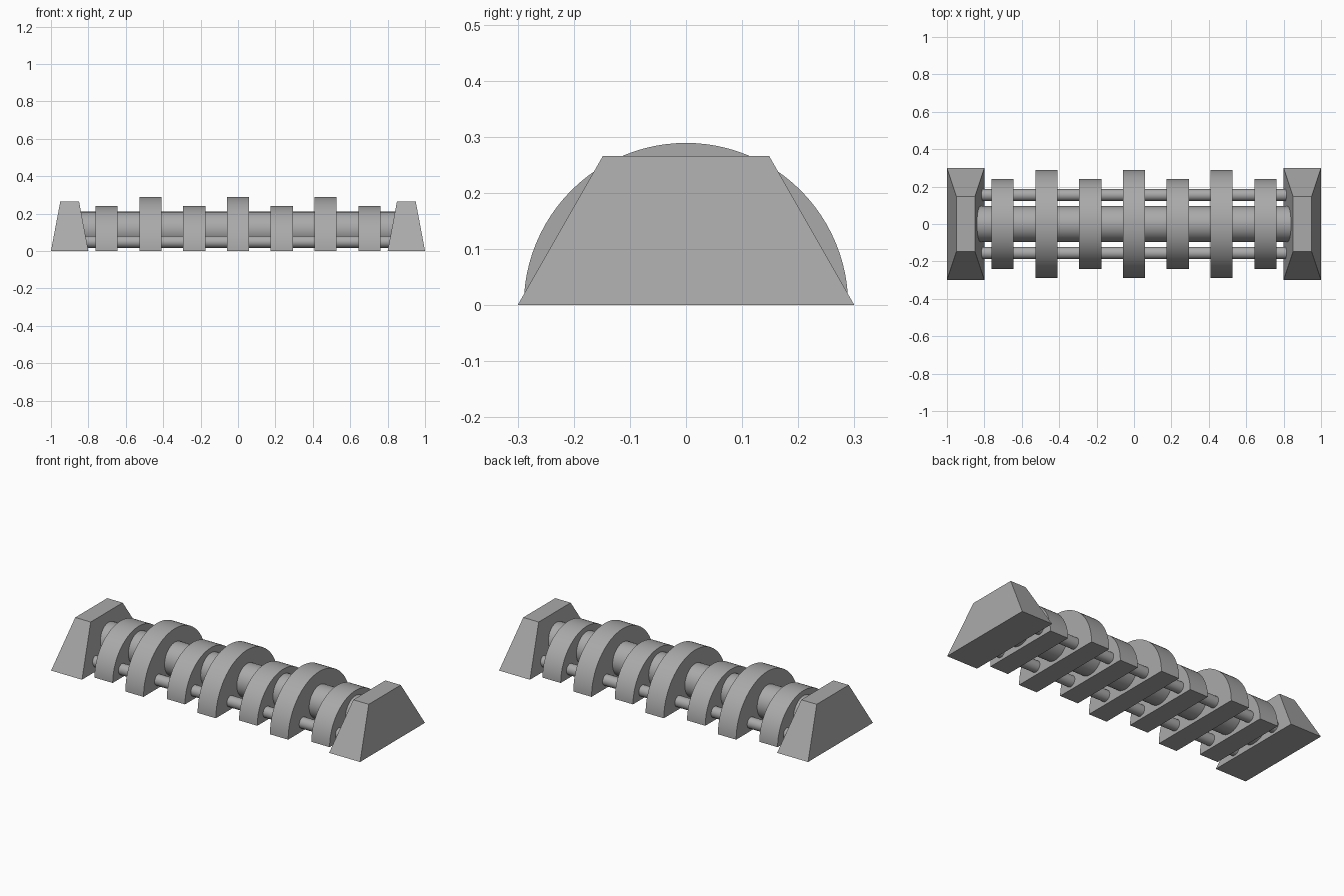
import bpy
import bmesh
from math import pi, cos, sin, radians

cube = bpy.data.objects.get("Cube")
if cube:
    bpy.data.objects.remove(cube, do_unlink=True)

GREY = (0.4, 0.4, 0.4, 1)
grey = bpy.data.materials.new("plain grey")
grey.use_nodes = True
grey.diffuse_color = GREY
grey.node_tree.nodes["Principled BSDF"].inputs["Base Color"].default_value = GREY


def loft(name, rings, smooth=False):
    """Solid skinned between two matching rings of points, capped at both ends."""
    bm = bmesh.new()
    a, b = [[bm.verts.new(p) for p in ring] for ring in rings]
    n = len(a)
    for i in range(n):
        j = (i + 1) % n
        bm.faces.new((a[i], a[j], b[j], b[i]))
    bm.faces.new(a[::-1])
    bm.faces.new(b)
    bmesh.ops.recalc_face_normals(bm, faces=bm.faces)
    mesh = bpy.data.meshes.new(name)
    bm.to_mesh(mesh)
    bm.free()
    mesh.materials.append(grey)
    obj = bpy.data.objects.new(name, mesh)
    bpy.context.collection.objects.link(obj)
    if smooth:
        bpy.ops.object.select_all(action='DESELECT')
        obj.select_set(True)
        bpy.context.view_layer.objects.active = obj
        bpy.ops.object.shade_smooth_by_angle(angle=radians(30))
    return obj


def extrude_x(name, profile, x, half):
    """Extrude a (y, z) profile along x, centred on x."""
    return loft(name, [[(x + s * half, y, z) for y, z in profile] for s in (-1, 1)], True)


def arc(radius, sweep, steps, y=0, z=0):
    return [(y + radius * cos(sweep * i / steps), z + radius * sin(sweep * i / steps))
            for i in range(steps + 1)]


def rect(x, half_x, half_y, z):
    return [(x + sx * half_x, sy * half_y, z)
            for sx, sy in ((-1, -1), (1, -1), (1, 1), (-1, 1))]


# Tapered end blocks
for side, x in (("left", 0.9), ("right", -0.9)):
    loft(side + "_end_block", [rect(x, 0.1, 0.3, 0), rect(x, 0.05, 0.148, 0.266)])

# Half-round ribs, alternating small and large
for i in range(7):
    radius = 0.289 if i % 2 else 0.24
    extrude_x(f"rib_{i + 1}", arc(radius, pi, 48), (i - 3) * 0.234, 0.059)

# Central pipe and the two thin side rods
extrude_x("central_pipe", arc(0.095, 2 * pi, 48, 0, 0.115)[:-1], 0, 0.88)
for side, y in (("front", -0.155), ("back", 0.155)):
    extrude_x(side + "_rod", arc(0.032, 2 * pi, 32, y, 0.049)[:-1], 0, 0.85)
